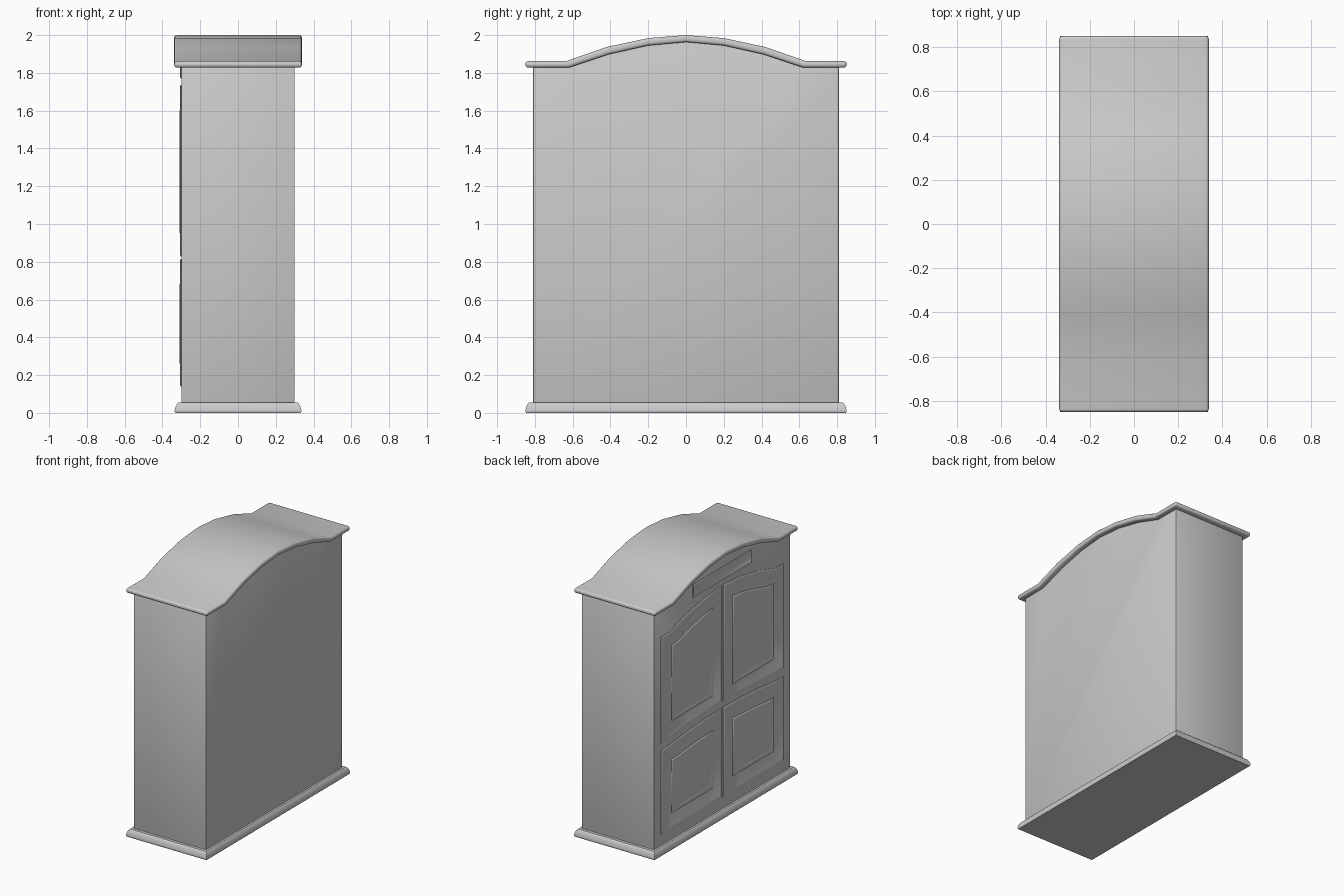
import bpy, bmesh
from mathutils import Vector

if "Cube" in bpy.data.objects:
    bpy.data.objects.remove(bpy.data.objects["Cube"])

FRONT_X = -0.30   # the door face of the cabinet looks toward -x


def finish(name, bm, bevel=0.0, segments=2):
    bmesh.ops.recalc_face_normals(bm, faces=bm.faces)
    mesh = bpy.data.meshes.new(name)
    bm.to_mesh(mesh)
    bm.free()
    ob = bpy.data.objects.new(name, mesh)
    bpy.context.collection.objects.link(ob)
    bpy.ops.object.select_all(action='DESELECT')
    ob.select_set(True)
    bpy.context.view_layer.objects.active = ob
    if bevel:
        mod = ob.modifiers.new("Bevel", 'BEVEL')
        mod.width = bevel
        mod.segments = segments
        mod.limit_method = 'ANGLE'
        mod.angle_limit = 1.0
        bpy.ops.object.modifier_apply(modifier=mod.name)
    bpy.ops.object.shade_smooth_by_angle(angle=0.6)
    return ob


def loft(name, loops, bevel=0.0, segments=2):
    """Bridge equal-length closed loops and cap both ends."""
    bm = bmesh.new()
    rings = [[bm.verts.new(p) for p in loop] for loop in loops]
    n = len(rings[0])
    for a, b in zip(rings, rings[1:]):
        for i in range(n):
            j = (i + 1) % n
            bm.faces.new((a[i], a[j], b[j], b[i]))
    bm.faces.new(rings[0])
    bm.faces.new(rings[-1])
    return finish(name, bm, bevel, segments)


def prism(name, outline, half_x, bevel, segments):
    return loft(name, [[(x, y, z) for y, z in outline] for x in (-half_x, half_x)],
                bevel, segments)


def inset(pts, d):
    """Mitred inward offset of a counter-clockwise outline."""
    out = []
    for i, p in enumerate(pts):
        p = Vector(p)
        e1 = (p - Vector(pts[i - 1])).normalized()
        e2 = (Vector(pts[(i + 1) % len(pts)]) - p).normalized()
        n1, n2 = Vector((-e1.y, e1.x)), Vector((-e2.y, e2.x))
        out.append(p + (n1 + n2) * d / (1 + n1.dot(n2)))
    return out


def relief(name, outline, levels):
    """Moulded plate on the door face: levels are (inset, height)."""
    return loft(name, [[(FRONT_X - h, p[0], p[1]) for p in inset(outline, d)]
                       for d, h in levels])


def mirrored(half):
    return [(-y, z) for y, z in half] + [(y, z) for y, z in reversed(half) if y > 0] \
        if half[-1][0] == 0 else []


# Cabinet body with arched top
body_top = mirrored([(0.81, 1.845), (0.63, 1.845), (0.42, 1.915), (0.2, 1.962), (0, 1.98)])
prism("cabinet_body", [(0.81, 0.03), (-0.81, 0.03)] + body_top, 0.30, 0.005, 2)

# Arched cornice with rounded edges
upper = mirrored([(0.85, 1.862), (0.635, 1.862), (0.42, 1.937), (0.2, 1.984), (0, 2.0)])
lower = mirrored([(0.85, 1.828), (0.62, 1.828), (0.41, 1.898), (0.2, 1.945), (0, 1.963)])
prism("arched_cornice", upper + lower[::-1], 0.338, 0.014, 3)

# Plinth with flared, rounded profile
loft("plinth", [[(sx * (0.335 - d), sy * (0.85 - d), z)
                 for sx, sy in ((-1, -1), (1, -1), (1, 1), (-1, 1))]
                for d, z in ((0.004, 0), (0, 0.006), (0, 0.016), (0.006, 0.036),
                             (0.012, 0.048), (0.02, 0.055), (0.04, 0.056))])

# Door and panel outlines: bottom and top heights across the half width
DOOR_Y = (0.01, 0.2, 0.42, 0.62, 0.73)
PANEL_Y = (0.115, 0.24, 0.38, 0.54, 0.61)
SHAPES = {
    "upper_door": (DOOR_Y, (0.86, 0.855, 0.845, 0.83, 0.828),
                   (1.735, 1.72, 1.68, 1.62, 1.62)),
    "lower_door": (DOOR_Y, (0.14,) * 5, (0.815, 0.81, 0.797, 0.775, 0.773)),
    "upper_panel": (PANEL_Y, (0.945,) * 5, (1.61, 1.595, 1.565, 1.52, 1.515)),
    "lower_panel": (PANEL_Y, (0.255,) * 5, (0.69, 0.686, 0.677, 0.662, 0.66)),
}
DOOR_LEVELS = ((0, -0.005), (0, 0.003), (0.008, 0.008), (0.018, 0.008), (0.026, 0.004))
PANEL_LEVELS = ((0, 0.002), (0.004, 0.007), (0.012, 0.010), (0.02, 0.010),
                (0.03, 0.0055), (0.04, 0.0055), (0.05, 0.0075))

# Four doors with raised panels
for name, (ys, bottoms, tops) in SHAPES.items():
    outline = list(zip(ys, bottoms)) + list(zip(ys, tops))[::-1]
    levels = DOOR_LEVELS if "door" in name else PANEL_LEVELS
    relief(name + "_left", outline, levels)
    relief(name + "_right", [(-y, z) for y, z in reversed(outline)], levels)

# Long plaque under the arch
relief("top_plaque", [(-0.35, 1.77), (0.35, 1.77), (0.35, 1.868), (-0.35, 1.868)],
       ((0, -0.005), (0, 0.003), (0.005, 0.006), (0.010, 0.006), (0.016, 0.002)))
